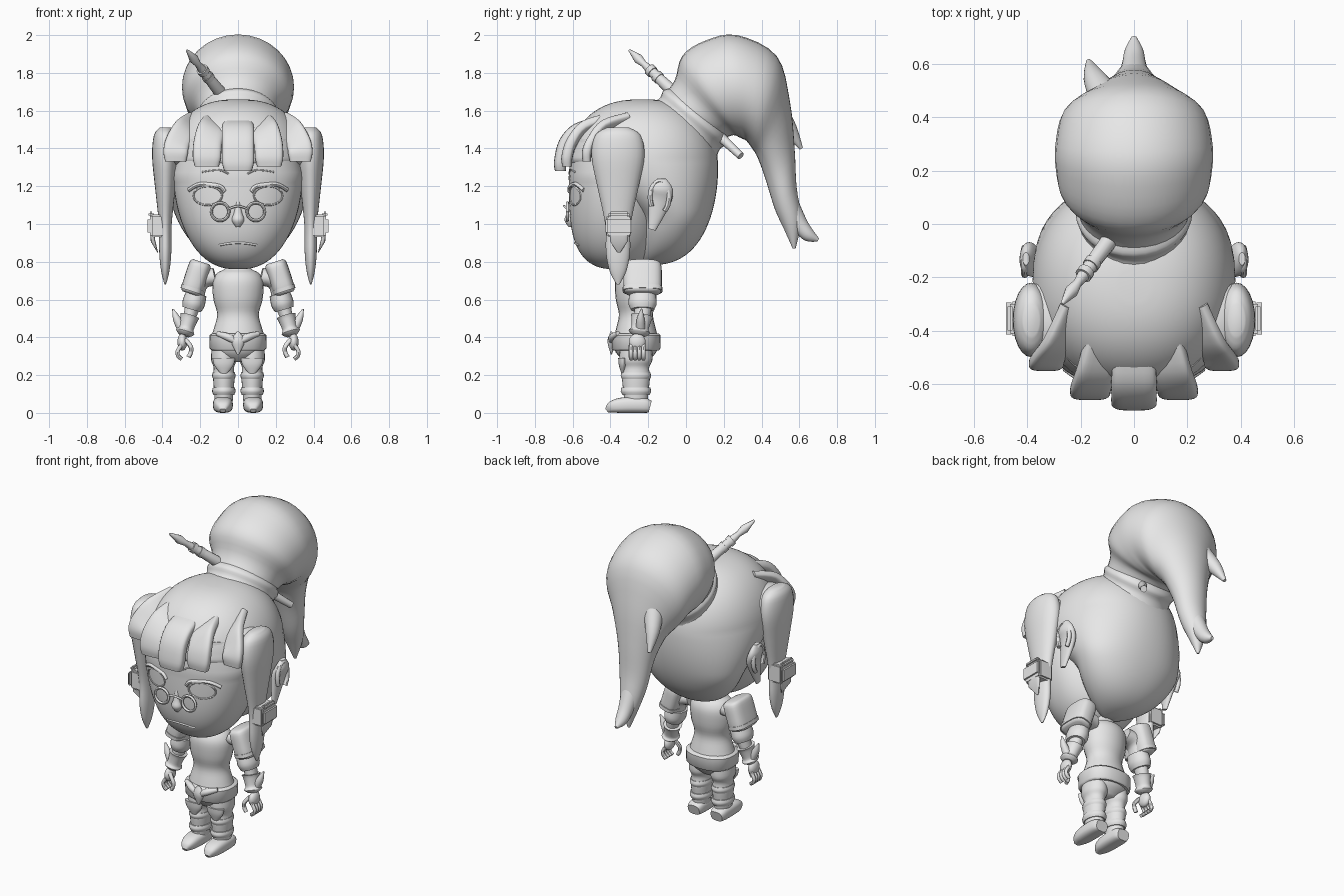
import bpy
import bmesh
import math
from mathutils import Vector
from mathutils.bvhtree import BVHTree

default_cube = bpy.data.objects.get("Cube")
if default_cube:
    bpy.data.objects.remove(default_cube)

clay = bpy.data.materials.new("light_grey")
clay.use_nodes = True
clay.diffuse_color = (.8, .8, .8, 1)
clay.node_tree.nodes["Principled BSDF"].inputs["Base Color"].default_value = clay.diffuse_color


def finish(name, bm, mirror=False, sharp_angle=45):
    """Turn a bmesh into a smooth shaded object, optionally mirrored across x."""
    bmesh.ops.recalc_face_normals(bm, faces=bm.faces)
    mesh = bpy.data.meshes.new(name)
    bm.to_mesh(mesh)
    bm.free()
    mesh.materials.append(clay)
    mesh.shade_smooth()
    mesh.set_sharp_from_angle(angle=math.radians(sharp_angle))
    obj = bpy.data.objects.new(name, mesh)
    bpy.context.collection.objects.link(obj)
    if mirror:
        obj.modifiers.new("Mirror", 'MIRROR')
    return obj


def spline(before, start, end, after, t):
    """Catmull-Rom blend from start to end."""
    tangent_in, tangent_out = (end - before) / 2, (after - start) / 2
    span = end - start
    return start + tangent_in * t + (span * 3 - tangent_in * 2 - tangent_out) * t ** 2 \
        + (tangent_in + tangent_out - span * 2) * t ** 3


def skin(name, frames, mirror=False, sides=24, steps=4, power=2):
    """Loft superellipse rings given as (centre, half axis, half axis)."""
    last = len(frames) - 1
    dense = []
    for i in range(last):
        window = [frames[max(0, min(last, i + k))] for k in (-1, 0, 1, 2)]
        for step in range(steps):
            dense.append([spline(*axis, step / steps) for axis in zip(*window)])
    dense.append(frames[last])
    bm = bmesh.new()
    rings = []
    for centre, half_u, half_v in dense:
        ring = []
        for k in range(sides):
            angle = math.tau * k / sides
            cos, sin = math.cos(angle), math.sin(angle)
            cos = math.copysign(abs(cos) ** (2 / power), cos)
            sin = math.copysign(abs(sin) ** (2 / power), sin)
            ring.append(bm.verts.new(centre + half_u * cos + half_v * sin))
        rings.append(ring)
    for lower, upper in zip(rings, rings[1:]):
        for k in range(sides):
            following = (k + 1) % sides
            bm.faces.new((lower[k], lower[following], upper[following], upper[k]))
    bm.faces.new(rings[0])
    bm.faces.new(rings[-1])
    return finish(name, bm, mirror)


def limb(name, path, radii, flat=1, up=(0, 1, 0), **options):
    """Tapered tube along a path; flat scales the radius in the up direction."""
    points = [Vector(point) for point in path]
    frames = []
    for i, radius in enumerate(radii):
        along = points[min(i + 1, len(points) - 1)] - points[max(i - 1, 0)]
        side = along.cross(Vector(up)).normalized()
        frames.append((points[i], side * radius, side.cross(along).normalized() * radius * flat))
    return skin(name, frames, **options)


def column(name, x, y, heights, radii, **options):
    """Upright tapered tube."""
    return limb(name, [(x, y, z) for z in heights], radii, **options)


def wire(name, path, radius, **options):
    """Thin tube of constant radius."""
    return limb(name, path, [radius] * len(path), sides=8, **options)


def blob(name, centre, half_size):
    """Mirrored ellipsoid."""
    bm = bmesh.new()
    bmesh.ops.create_uvsphere(bm, u_segments=20, v_segments=12, radius=1)
    for vert in bm.verts:
        vert.co = Vector(centre) + vert.co * Vector(half_size)
    return finish(name, bm, mirror=True)


def block(name, centre, size):
    """Mirrored box with softened edges."""
    bm = bmesh.new()
    bmesh.ops.create_cube(bm, size=1)
    for vert in bm.verts:
        vert.co = Vector(centre) + vert.co * Vector(size)
    bmesh.ops.bevel(bm, geom=bm.edges[:], offset=.01, segments=2, affect='EDGES')
    return finish(name, bm, mirror=True, sharp_angle=30)


def level_ring(z, half_width, front, back):
    middle, half_depth = (front + back) / 2, (back - front) / 2
    return Vector((0, middle, z)), Vector((half_width, 0, 0)), Vector((0, half_depth, 0))


# Egg-shaped face, widest at the brow
brow = 1.3
layers = 16
face_rings = []
for i in range(layers):
    drop = math.cos(math.pi / 2 * (i + .5) / layers)
    depth = .25 * (1 - drop ** 4) ** .4
    width = .345 * (1 - drop ** 2) ** .42
    face_rings.append(level_ring(brow - drop * .54, width, -.37 - depth, -.37 + depth))
face_rings.append(level_ring(1.45, .3, -.6, -.12))
face = skin("face", face_rings, sides=48, steps=2, power=2.2)

# Hair over the skull, leaving the face clear below the brow
cap_rings = []
for i in range(1, layers * 2):
    rise = -math.cos(math.pi / 2 * i / layers)
    fullness = 1 - rise ** 2
    z = brow + rise * (.36 if rise > 0 else .52)
    width = .38 * fullness ** (.4 if rise > 0 else .5)
    reach = .4 * fullness ** (.4 if rise > 0 else .35)
    forward = max(.1, min(1, (z - 1) * 3))
    cap_rings.append(level_ring(z, width, -.23 - reach * forward, -.23 + reach))
skin("hair_cap", cap_rings, sides=48, steps=2, power=2.15)
blob("temple_hair", (.3, -.36, 1.4), (.13, .16, .1))

# Fringe locks that curl out over the brow
for k in range(-2, 3):
    x, reach, bottom = k * .165, -.665 + .035 * k * k, brow - .02 + .025 * abs(k)
    width = .085 - .01 * abs(k)
    limb("fringe_lock", [(x * .7, reach + .22, 1.54), (x * .85, reach + .09, 1.5),
                         (x * .97, reach + .025, 1.43), (x, reach, bottom + .05), (x, reach, bottom)],
         [width * .9, width, width, width, width * .85], flat=.4, power=3.5)

# High ponytail lofted between its upper and lower outlines
upper_edge = ((-.13, 1.67), (-.06, 1.76), (-.02, 1.89), (.1, 1.97), (.27, 2), (.48, 1.89),
              (.55, 1.65), (.575, 1.4), (.585, 1.2), (.61, 1.02), (.58, .87))
lower_edge = ((.19, 1.45), (.25, 1.47), (.28, 1.46), (.3, 1.45), (.32, 1.44), (.35, 1.4),
              (.38, 1.35), (.42, 1.24), (.47, 1.08), (.52, .97), (.565, .87))
tail_rings = []
for upper, lower in zip(upper_edge, lower_edge):
    upper, lower = Vector((0, *upper)), Vector((0, *lower))
    half = (upper - lower) / 2
    tail_rings.append(((upper + lower) / 2, Vector((half.length * 1.05, 0, 0)), half))
skin("ponytail", tail_rings, sides=32)

# Ponytail collar and split tips
collar_low, collar_high = Vector((0, -.04, 1.46)), Vector((0, .07, 1.59))
limb("ponytail_collar", [collar_low.lerp(collar_high, t) for t in (0, .5, .8, 1)],
     [.25, .21, .22, .2], sides=32)
limb("ponytail_curl", [(0, .54, 1.1), (0, .6, 1), (0, .65, .94), (0, .7, .915)],
     [.06, .045, .035, .01])
limb("ponytail_flick", [(-.11, .48, 1.6), (-.15, .55, 1.5), (-.17, .61, 1.4)], [.06, .04, .01])

# Brush pinned through the ponytail
brush_tip, brush_end = Vector((-.27, -.3, 1.92)), Vector((.17, .29, 1.36))
limb("hair_brush", [brush_tip.lerp(brush_end, t) for t in (0, .08, .13, .2, .5, 1)],
     [.006, .026, .017, .026, .036, .02], sides=12, steps=1)
for t in (.18, .24):
    limb("brush_collar", [brush_tip.lerp(brush_end, t + step) for step in (0, .03)],
         [.032, .032], sides=12, steps=1)

# Side locks with clasps
column("side_locks", .385, -.36, (1.51, 1.47, 1.36, 1.2, 1, .85, .75, .68),
       [.03, .06, .07, .055, .034, .032, .022, .004], flat=2, mirror=True)
clasp = Vector((.415, -.355, .99))
block("lock_clasps", clasp, (.1, .13, .12))
block("clasp_plates", clasp + Vector((.055, 0, 0)), (.02, .14, .09))
block("clasp_studs", clasp + Vector((.045, 0, .06)), (.03, .11, .03))
limb("clasp_points", [clasp + Vector((.04, 0, -.02)), clasp + Vector((.035, 0, -.08)),
                      clasp + Vector((.01, 0, -.14))],
     [.012, .012, .002], flat=4, steps=1, power=3, mirror=True)

# Ears with raised rims
ear = Vector((.38, -.14, 1.12))
limb("ears", [ear + Vector((0, -.04, -.15)), ear, ear + Vector((.02, .01, .07)),
              ear + Vector((.025, .01, .12))], [.01, .03, .03, .012], flat=2, mirror=True)
ear_angles = [math.pi * k / 6 - 1 for k in range(10)]
wire("ear_rims", [ear + Vector((.03, .05 * math.cos(a), .02 + .085 * math.sin(a)))
                  for a in ear_angles], .013, up=(1, 0, 0), mirror=True)

# Facial features laid on the face surface
face_tree = BVHTree.FromPolygons([vert.co for vert in face.data.vertices],
                                 [polygon.vertices[:] for polygon in face.data.polygons])


def on_face(name, outline, radius, mirror=True):
    """Wire draped over the front of the face."""
    forward = Vector((0, 1, 0))
    hits = [face_tree.ray_cast(Vector((x, -2, z)), forward)[0] for x, z in outline]
    return wire(name, hits, radius, mirror=mirror)


turn = [math.tau * k / 24 for k in range(25)]
on_face("eye_rims", [(.16 + .075 * math.cos(a), 1.15 + .05 * math.sin(a)) for a in turn], .005)
on_face("upper_lashes", [(.07, 1.17), (.1, 1.2), (.2, 1.21), (.26, 1.18)], .012)
on_face("eyebrows", [(.05, 1.265), (.1, 1.285), (.19, 1.275)], .005)
on_face("upper_lip", [(x * .05, .9 - .003 * x * x) for x in range(-2, 3)], .006, mirror=False)
column("nose", 0, -.61, (1.12, 1.06, 1.02, .985), [.01, .022, .033, .012])
wire("spectacle_rims", [(.095 + .047 * math.cos(a), -.628, 1.065 + .047 * math.sin(a))
                        for a in turn], .008, steps=1, mirror=True)
wire("spectacle_bridge", [(-.05, -.63, 1.08), (0, -.645, 1.095), (.05, -.63, 1.08)], .006,
     up=(0, 0, 1))

# Torso and belt
body_y = -.265
column("torso", 0, body_y, (.85, .77, .74, .69, .6, .52, .44, .38, .32, .27),
       [.06, .065, .11, .135, .13, .11, .13, .145, .13, .07], flat=.82)
column("belt", 0, body_y, (.33, .34, .41, .42), [.14, .15, .152, .14],
       flat=.86, steps=1, power=2.4)
column("belt_leaf", 0, -.395, (.43, .38, .31), [.006, .035, .006], flat=.6)
limb("belt_wings", [(0, -.395, .37), (.05, -.39, .4), (.11, -.36, .42)],
     [.012, .02, .012], mirror=True)

# Legs, leg bands, knee guards and shoes
leg_x = .075
column("legs", leg_x, body_y, (.34, .28, .24, .19, .12, .04),
       [.065, .067, .054, .057, .052, .045], flat=1.3, mirror=True)
for height in (.27, .195, .115):
    column("leg_bands", leg_x, body_y, (height - .02, height, height + .02),
           [.055, .062, .058], flat=1.3, mirror=True)
column("knee_guards", leg_x, -.335, (.29, .25, .2), [.06, .05, .01], flat=.4, mirror=True)
shoe_profile = {-.19: .04, -.22: .05, -.29: .053, -.36: .048, -.4: .035, -.42: .015}
limb("shoes", [(.08, y, radius * .8) for y, radius in shoe_profile.items()],
     shoe_profile.values(), flat=.8, up=(0, 0, 1), power=2.8, mirror=True)

# Arms hung from named joints
shoulder, elbow, wrist = Vector((.2, -.23, .7)), Vector((.25, -.23, .53)), Vector((.285, -.25, .41))
chest_joint = Vector((.12, -.235, .72))
limb("arms", [chest_joint, shoulder, shoulder.lerp(elbow, .5), elbow, wrist],
     [.05, .052, .046, .036, .028], flat=1.2, mirror=True)
plate_top, plate_bottom = Vector((.195, -.23, .8)), Vector((.25, -.23, .63))
limb("shoulder_plates", [plate_top.lerp(plate_bottom, t) for t in (0, .1, .5, .9, 1)],
     [.045, .058, .06, .058, .045], flat=1.7, power=3, mirror=True)
limb("shoulder_rims", [plate_top.lerp(plate_bottom, t) for t in (.8, .92)],
     [.062, .062], flat=1.7, steps=1, power=3, mirror=True)
limb("sleeve_cuffs", [shoulder.lerp(elbow, t) for t in (.4, .7, .9)],
     [.055, .06, .05], flat=1.25, mirror=True)
limb("gauntlets", [elbow.lerp(wrist, t) for t in (.15, .3, .7, .85, 1)],
     [.052, .046, .04, .05, .03], flat=1.15, mirror=True)
limb("gauntlet_fins", [wrist + Vector((.015, .01, .04)), wrist + Vector((.04, .01, .09)),
                       wrist + Vector((.06, .015, .14))], [.025, .02, .004], mirror=True)

# Hands
palm = Vector((.295, -.258, .375))
blob("palms", palm, (.026, .045, .045))
for k in range(4):
    knuckle = palm + Vector((.005, .022 * k - .033, -.015))
    wire("fingers", [knuckle, knuckle + Vector((.02, 0, -.035)), knuckle + Vector((.015, 0, -.06)),
                     knuckle + Vector((-.003, 0, -.075))], .011, mirror=True)
thumb = palm + Vector((-.015, -.025, .015))
wire("thumbs", [thumb, thumb + Vector((-.03, -.01, -.04)), thumb + Vector((-.03, -.01, -.07)),
                thumb + Vector((-.018, -.01, -.095))], .012, mirror=True)
